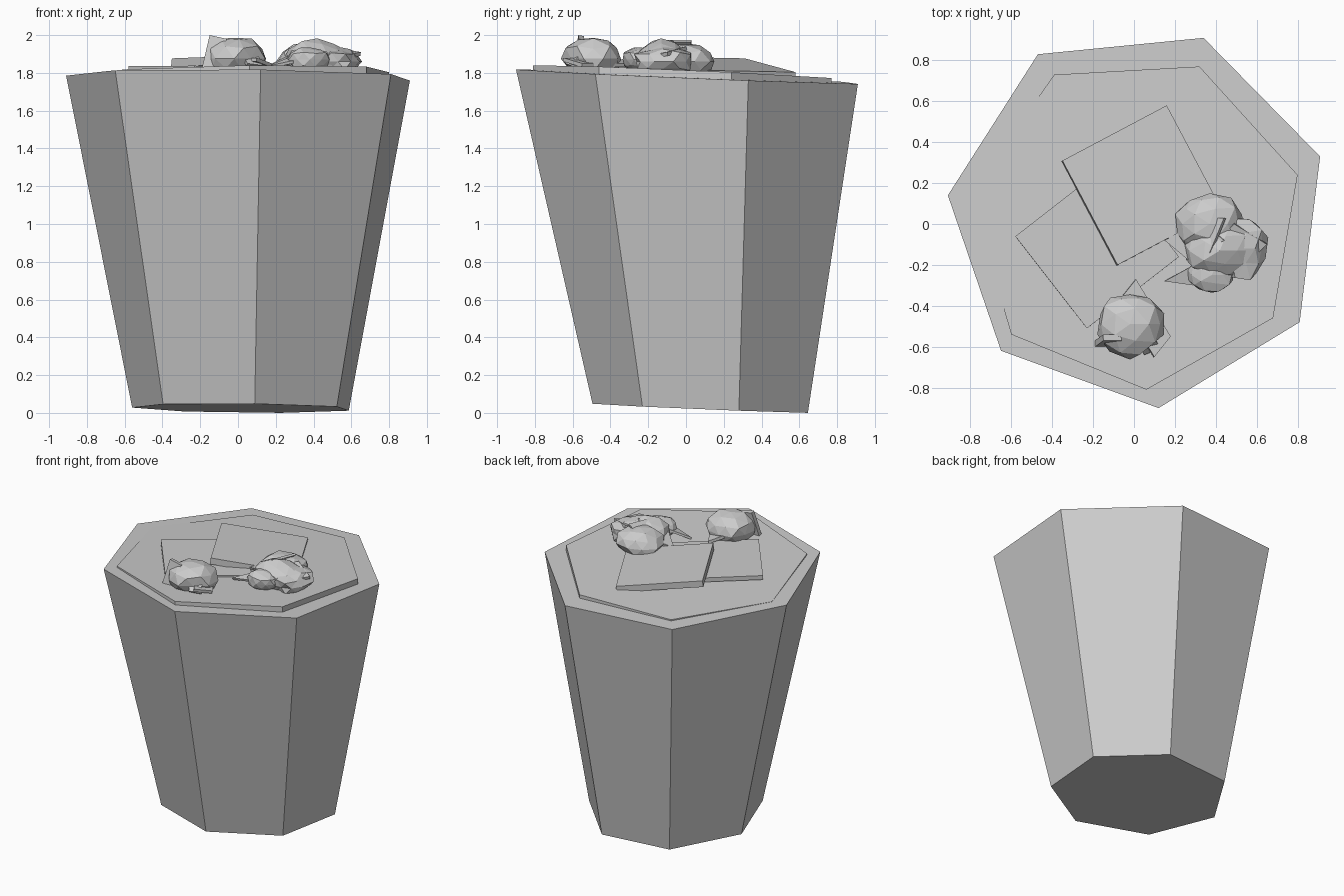
import bpy, bmesh, random
from mathutils import Vector

cube = bpy.data.objects.get("Cube")
if cube:
    bpy.data.objects.remove(cube, do_unlink=True)

grey = bpy.data.materials.new("plain grey")
grey.use_nodes = True
grey.diffuse_color = (0.6, 0.6, 0.6, 1)
grey.node_tree.nodes["Principled BSDF"].inputs["Base Color"].default_value = (0.6, 0.6, 0.6, 1)


def finish(name, bm):
    bmesh.ops.recalc_face_normals(bm, faces=bm.faces)
    mesh = bpy.data.meshes.new(name)
    bm.to_mesh(mesh)
    bm.free()
    mesh.materials.append(grey)
    obj = bpy.data.objects.new(name, mesh)
    bpy.context.collection.objects.link(obj)
    return obj


def loft(name, top, bottom):
    """Solid between two rings with the same number of corners."""
    bm = bmesh.new()
    a = [bm.verts.new(p) for p in top]
    b = [bm.verts.new(p) for p in bottom]
    bm.faces.new(a)
    bm.faces.new(b[::-1])
    for i in range(len(a)):
        j = (i + 1) % len(a)
        bm.faces.new((a[i], b[i], b[j], a[j]))
    return finish(name, bm)


def plate(name, corner, side_a, side_b, thickness):
    """Thin sheet from one corner and two edge vectors."""
    c, u, v = Vector(corner), Vector(side_a), Vector(side_b)
    n = u.cross(v).normalized()
    if n.z < 0:
        n = -n
    top = [c, c + u, c + u + v, c + v]
    return loft(name, top, [p - n * thickness for p in top])


def crumple(name, centre, size, seed, rough=0.14):
    """Faceted wad of paper."""
    rng = random.Random(seed)
    bm = bmesh.new()
    bmesh.ops.create_icosphere(bm, subdivisions=2, radius=1)
    for v in bm.verts:
        k = 1 + rng.uniform(-rough, rough * 0.5)
        v.co = Vector(centre) + Vector([v.co[i] * k * size[i] for i in range(3)])
    return finish(name, bm)


# Tapered seven-sided bin, leaning slightly
rim = [(-.91, .14), (-.47, .83), (.34, .91), (.91, .33), (.81, -.48), (.12, -.90), (-.65, -.62)]
foot = [(.63 * x + .013, .63 * y + .072) for x, y in rim]
loft("bin_body",
     [(x, y, 1.782 - .041 * y - .01 * x) for x, y in rim],
     [(x, y, .029 - .041 * y - .01 * x) for x, y in foot])

# Raised filling inside the rim
fill = [(-.80, .15), (-.39, .73), (.32, .77), (.80, .24), (.68, -.46), (.06, -.81), (-.60, -.54)]
fill_top = [Vector((x, y, 1.803 - .045 * y + .014 * x)) for x, y in fill]
loft("bin_filling", fill_top, [p - Vector((0, 0, .06)) for p in fill_top])

# Two flat sheets of rubbish
plate("upper_sheet", (-.35, .31, 1.877), (.51, .27, -.073), (.27, -.51, .01), .045)
plate("lower_sheet", (-.58, -.06, 1.836), (.35, -.45, .002), (.45, .35, -.012), .03)

# Small crumpled wad with folded flaps
crumple("small_wad", (-.02, -.49, 1.875), (.17, .165, .12), 4)
plate("small_wad_left_flap", (-.15, -.57, 2.0), (.09, 0, -.02), (-.04, -.03, -.17), .03)
plate("small_wad_back_flap", (.01, -.27, 1.85), (-.08, -.10, .03), (.17, -.28, .0), .02)
plate("small_wad_front_flap", (.00, -.55, 1.96), (.08, .03, -.01), (.05, -.09, -.11), .02)

# Large crumpled wad made of overlapping lobes
crumple("large_wad_back", (.37, .0, 1.86), (.18, .16, .11), 7)
crumple("large_wad_middle", (.42, -.13, 1.865), (.18, .15, .118), 12)
crumple("large_wad_left", (.53, -.12, 1.86), (.13, .17, .085), 9, .2)
crumple("large_wad_front", (.38, -.25, 1.87), (.12, .09, .07), 15)

# Loose folds and points around the large wad
plate("large_wad_crest", (.34, -.14, 1.95), (.07, .17, .0), (.03, .0, .025), .015)
plate("large_wad_left_point", (.65, -.10, 1.91), (-.16, .10, .03), (-.10, -.10, -.02), .02)
plate("large_wad_right_point", (.15, -.08, 1.835), (.17, .10, .08), (.12, -.10, .06), .015)
plate("large_wad_front_point", (.15, -.28, 1.835), (.18, .10, .07), (.14, -.02, .03), .015)
